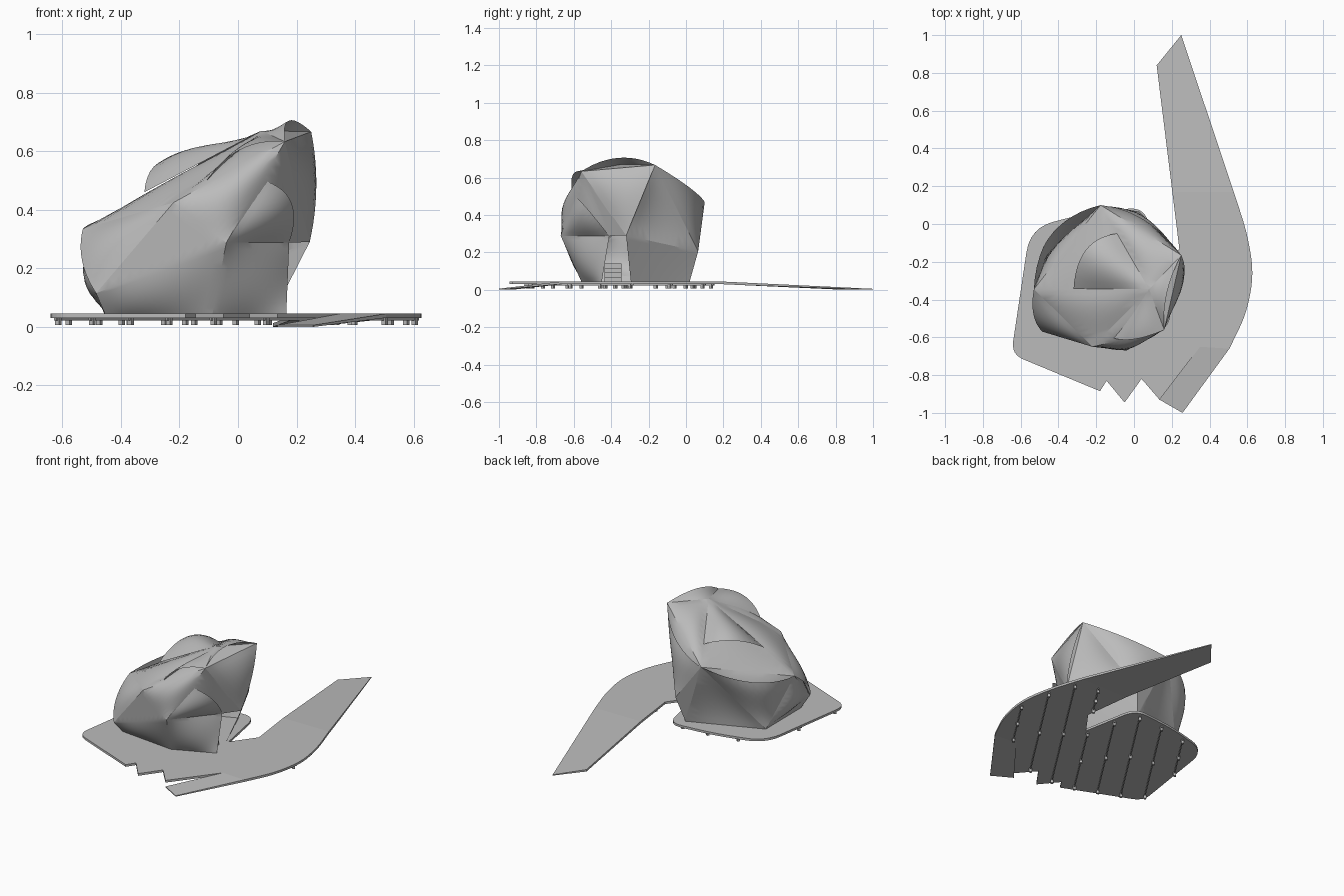
import bpy, bmesh, math
from mathutils import Vector

cube = bpy.data.objects.get("Cube")
if cube:
    bpy.data.objects.remove(cube, do_unlink=True)

grey = bpy.data.materials.new("plain_grey")
grey.use_nodes = True
tone = (0.5, 0.5, 0.5, 1)
grey.diffuse_color = tone
grey.node_tree.nodes["Principled BSDF"].inputs["Base Color"].default_value = tone

DECK, THICK = 0.045, 0.014
N = 12                                   # patch resolution
CENTRE = Vector((-0.12, -0.27, 0.3))


def finish(bm, name, smooth=False):
    mesh = bpy.data.meshes.new(name)
    bm.to_mesh(mesh)
    bm.free()
    mesh.materials.append(grey)
    obj = bpy.data.objects.new(name, mesh)
    bpy.context.collection.objects.link(obj)
    if smooth:
        bpy.ops.object.select_all(action='DESELECT')
        obj.select_set(True)
        bpy.context.view_layer.objects.active = obj
        bpy.ops.object.shade_smooth_by_angle(angle=math.radians(22))
    return obj


def add_box(bm, centre, size, angle=0):
    geo = bmesh.ops.create_cube(bm, size=1)["verts"]
    c, s = math.cos(angle), math.sin(angle)
    for v in geo:
        x, y, z = (v.co[i] * size[i] for i in range(3))
        v.co = Vector((x * c - y * s, x * s + y * c, z)) + Vector(centre)


def patch(bm, corners, bulge=0.0, bow=(0, 0, 0)):
    """Curved triangle or quad; bow bends the edge between the first two corners."""
    p = [Vector(c) for c in corners]
    bow = Vector(bow)
    mid = sum(p, Vector()) / len(p)
    normal = (p[1] - p[0]).cross(p[2] - p[0]).normalized()
    flip = normal.dot(mid - CENTRE) < 0
    if flip:
        normal = -normal
    grid = {}
    for i in range(N + 1):
        for j in range(N + 1 if len(p) == 4 else N + 1 - i):
            u, v = i / N, j / N
            if len(p) == 4:
                co = p[0].lerp(p[1], u).lerp(p[3].lerp(p[2], u), v)
                co += normal * bulge * 16 * u * (1 - u) * v * (1 - v)
            else:
                w = 1 - u - v
                co = p[0] * u + p[1] * v + p[2] * w
                co += normal * bulge * 27 * u * v * w + bow * 4 * u * v
            grid[i, j] = bm.verts.new(co)
    for i, j in list(grid):
        a, b, c, d = (grid.get(k) for k in ((i, j), (i + 1, j), (i + 1, j + 1), (i, j + 1)))
        if b and d:
            for f in ([a, b, c, d],) if c else ([a, b, d],):
                bm.faces.new(f)
    # turn the new faces outward
    bm.normal_update()
    own = set(grid.values())
    wrong = [f for f in bm.faces if f.verts[0] in own and f.normal.dot(normal) < 0]
    bmesh.ops.reverse_faces(bm, faces=wrong)


def rounded(points, steps=6):
    out = []
    for k, (x, y, r) in enumerate(points):
        p = Vector((x, y))
        if not r:
            out.append(p)
            continue
        ends = [Vector(points[m % len(points)][:2]) for m in (k - 1, k + 1)]
        a, b = (p + (e - p).normalized() * r for e in ends)
        for t in (i / steps for i in range(steps + 1)):
            out.append(a.lerp(p, t).lerp(p.lerp(b, t), t))
    return out


# Faceted shell corners
A, B, C = (-.53, -.345, .335), (-.485, -.57, .115), (-.04, -.67, .288)
E, L, G = (.175, -.41, .288), (.245, -.32, .29), (.16, -.56, .633)
H, I, J = (.25, -.165, .667), (-.177, .1, .468), (.03, .065, .205)
P, Q = (.08, -.345, .67), (-.22, -.65, .425)
b1, b2, b3 = (-.455, -.52, DECK), (-.087, -.56, DECK), (.165, -.45, DECK)
b4, b5, b6 = (.12, -.295, DECK), (-.01, .02, DECK), (-.457, -.16, DECK)

bm = bmesh.new()
for corners, bulge in [
    ((A, B, Q), .015), ((B, C, Q), 0), ((Q, C, G), .03), ((G, C, E), .01),
    ((G, E, L), 0), ((L, H, G), .01), ((L, J, H), -.02), ((H, J, I), .025),
    ((I, J, b5), 0), ((I, b5, b6), -.015), ((I, b6, A), .03), ((A, b6, B), .035),
    ((B, b6, b1), 0), ((L, b4, b5, J), 0), ((B, b1, b2, C), .015),
    ((C, b2, b3, E), .025), ((A, Q, P), .02), ((P, Q, G), .015),
    ((P, G, H), 0), ((A, P, I), .01), ((P, I, H), .025),
]:
    patch(bm, corners, bulge)
bmesh.ops.remove_doubles(bm, verts=bm.verts, dist=0.0005)
finish(bm, "pavilion_shell", True)

# Overlapping curved petals
for name, corners, bulge, bow in [
    ("roof_petal", ((-.32, -.345, .46), (-.09, -.05, .536), P), .03, (-.05, .06, .07)),
    ("crown_petal", (G, H, P), .01, (-.03, 0, .055)),
    ("front_petal", ((-.12, -.6, .48), G, P), .015, (-.02, -.03, .045)),
    ("entrance_petal", ((.09, -.59, .5), E, C), .02, (.05, -.02, .03)),
    ("rear_petal", (I, A, b6), .03, (-.08, .07, -.02)),
    ("corner_petal", (A, B, Q), .02, (-.025, -.02, 0)),
    ("side_petal", (H, L, G), .02, (.02, 0, 0)),
    ("back_petal", (I, H, J), .02, (.02, .05, -.02)),
]:
    bm = bmesh.new()
    patch(bm, corners, bulge, bow)
    finish(bm, name, True)

# Entrance steps
bm = bmesh.new()
for k in range(4):
    add_box(bm, (.09 - .035 * k, -.39, DECK + .012 * (k + 1)), (.035, .09, .024 * (k + 1)))
finish(bm, "entrance_steps")

# Deck with a long tail ramp sloping to the ground
outline = rounded([
    (.25, 1, 0), (.12, .84, 0), (.24, -.13, 0), (.13, -.28, 0), (.06, .09, .09),
    (-.24, .06, .1), (-.55, -.02, .13), (-.65, -.69, .07), (-.18, -.885, 0),
    (-.145, -.83, 0), (-.05, -.945, 0), (.04, -.82, 0), (.135, -.93, 0),
    (.35, -.65, 0), (.505, -.66, 0), (.595, -.475, .09), (.635, -.265, .1),
    (.6, -.05, .1), (.515, .21, .09)])


def slab(name, points, height):
    """Flat plate whose top follows height(x, y)."""
    bm = bmesh.new()
    top = bm.faces.new([bm.verts.new((p[0], p[1], 0)) for p in points])
    bmesh.ops.bisect_plane(bm, geom=bm.verts[:] + bm.edges[:] + bm.faces[:],
                           plane_co=(0, .17, 0), plane_no=(0, 1, 0))
    base = bm.faces[:]
    geo = bmesh.ops.extrude_face_region(bm, geom=base)["geom"]
    raised = {v for v in geo if isinstance(v, bmesh.types.BMVert)}
    for v in bm.verts:
        z = height(v.co.x, v.co.y)
        v.co.z = z if v in raised else max(0, z - THICK)
    bmesh.ops.recalc_face_normals(bm, faces=bm.faces)
    finish(bm, name)


slab("deck", outline, lambda x, y: DECK if y < .18 else DECK - .04 * (y - .17) / .83)
slab("front_ramp", [(.135, -.93), (.257, -1), (.505, -.66), (.35, -.65)],
     lambda x, y: DECK if y > -.7 else .006)

# Ribs and short feet below the deck, clipped to its outline
ribs, feet = bmesh.new(), bmesh.new()
angle = math.radians(57)
along = Vector((math.cos(angle), math.sin(angle)))
across = Vector((-along.y, along.x))
for k in range(-6, 6):
    offset = .14 * k + .03
    hits = []
    for p, q in zip(outline, outline[1:] + outline[:1]):
        dp, dq = p.dot(across) - offset, q.dot(across) - offset
        if dp * dq < 0:
            hits.append(p.lerp(q, dp / (dp - dq)).dot(along))
    hits.sort()
    for s, e in zip(hits[::2], hits[1::2]):
        limit = (.15 - offset * across.y) / along.y
        s, e = s + .02, min(e - .02, limit)
        if e - s < .06:
            continue
        m = across * offset + along * (s + e) / 2
        add_box(ribs, (m.x, m.y, DECK - THICK - .004), (e - s, .007, .009), angle)
        for t in (s + .02, (s + e) / 2, e - .02):
            f = across * offset + along * t
            add_box(feet, (f.x, f.y, .02), (.016, .016, .026), angle)
finish(ribs, "deck_ribs")
finish(feet, "deck_feet")
